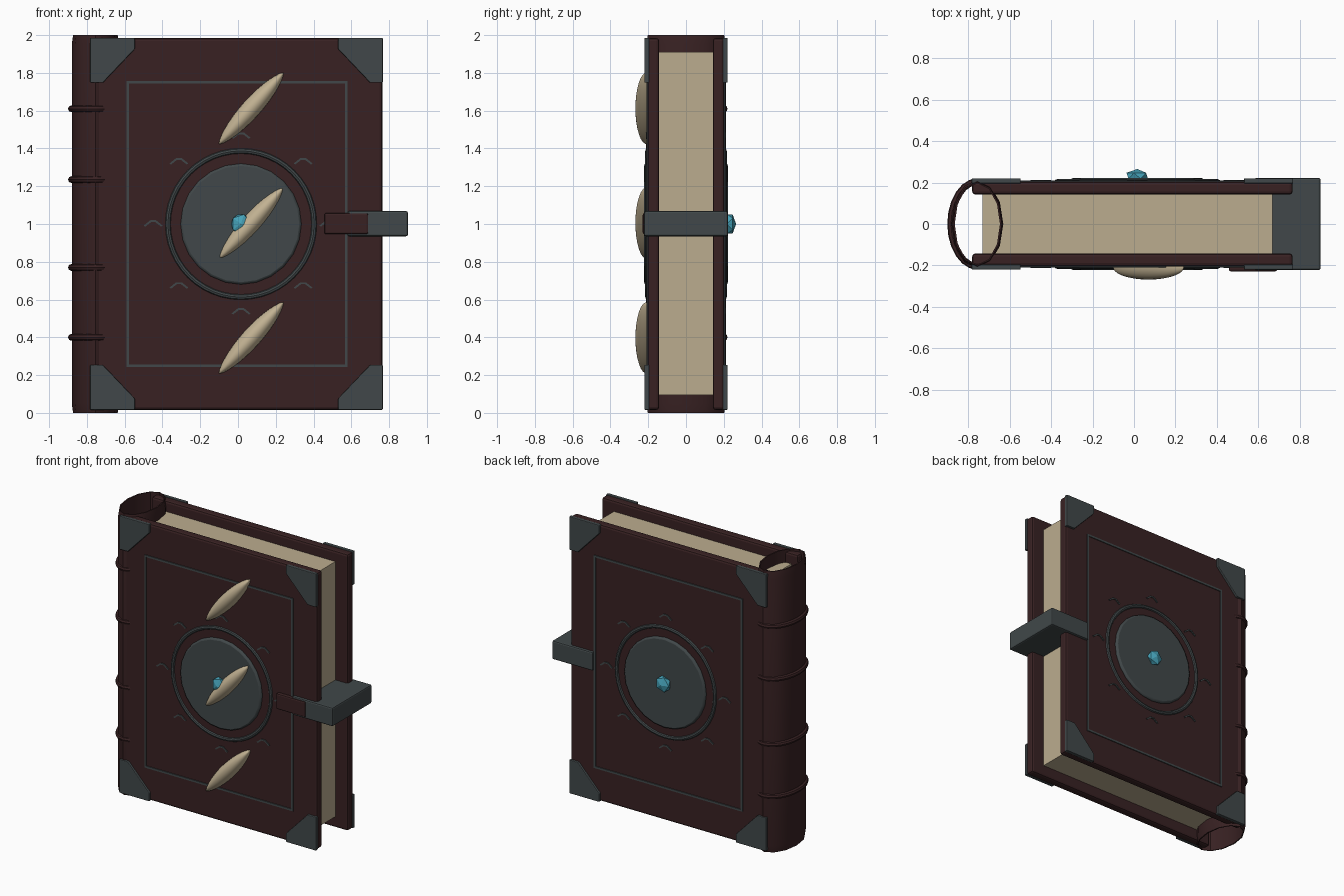
import bpy, bmesh, math
from mathutils import Matrix, Vector

if "Cube" in bpy.data.objects:
    bpy.data.objects.remove(bpy.data.objects["Cube"])


def material(name, rgb):
    m = bpy.data.materials.new(name)
    m.diffuse_color = (*rgb, 1)
    m.use_nodes = True
    m.node_tree.nodes["Principled BSDF"].inputs["Base Color"].default_value = m.diffuse_color
    return m


LEATHER = material("dark red leather", (0.040, 0.0155, 0.0165))
METAL = material("dark grey metal", (0.052, 0.064, 0.067))
PAPER = material("aged paper", (0.50, 0.415, 0.275))
BONE = material("pale bone", (0.54, 0.445, 0.29))
GEM = material("blue gem", (0.06, 0.36, 0.48))

CX, CZ = 0.016, 1.0      # centre of the cover emblem
SX = -0.755              # spine axis


def finish(name, bm, mat, bevel=0, segments=2, smooth=False):
    bmesh.ops.recalc_face_normals(bm, faces=bm.faces)
    me = bpy.data.meshes.new(name)
    bm.to_mesh(me)
    bm.free()
    me.materials.append(mat)
    ob = bpy.data.objects.new(name, me)
    bpy.context.collection.objects.link(ob)
    if bevel:
        b = ob.modifiers.new("bevel", 'BEVEL')
        b.width, b.segments, b.limit_method = bevel, segments, 'ANGLE'
    if smooth:
        bpy.ops.object.select_all(action='DESELECT')
        ob.select_set(True)
        bpy.context.view_layer.objects.active = ob
        bpy.ops.object.shade_smooth_by_angle(angle=math.radians(35))
    return ob


def add_box(bm, lo, hi):
    lo, hi = Vector(lo), Vector(hi)
    m = Matrix.Translation((lo + hi) / 2) @ Matrix.Diagonal((*(hi - lo), 1))
    bmesh.ops.create_cube(bm, size=1, matrix=m)


def box(name, lo, hi, mat, bevel=0):
    bm = bmesh.new()
    add_box(bm, lo, hi)
    return finish(name, bm, mat, bevel)


def add_prism(bm, pts, y0, y1):
    """Extrude an x-z outline from y0 to y1."""
    a = [bm.verts.new((x, y0, z)) for x, z in pts]
    b = [bm.verts.new((x, y1, z)) for x, z in pts]
    n = len(pts)
    bm.faces.new(a)
    bm.faces.new(b[::-1])
    for i in range(n):
        bm.faces.new((a[i], a[(i + 1) % n], b[(i + 1) % n], b[i]))


def add_loop(bm, rings):
    """Skin closed rings of points into a tube that joins back to its start."""
    vs = [[bm.verts.new(p) for p in r] for r in rings]
    n, k = len(vs), len(vs[0])
    for i in range(n):
        for j in range(k):
            bm.faces.new((vs[i][j], vs[(i + 1) % n][j],
                          vs[(i + 1) % n][(j + 1) % k], vs[i][(j + 1) % k]))


def circle(n):
    return [(math.cos(2 * math.pi * i / n), math.sin(2 * math.pi * i / n)) for i in range(n)]


# page block
box("pages", (-0.73, -0.145, 0.095), (0.667, 0.145, 1.91), PAPER)

# hollow oval spine with slightly chamfered ends
bm = bmesh.new()
profile = [(0.125, 0.213, 0.05), (0.118, 0.202, 0.0), (0.109, 0.196, 0.0),
           (0.109, 0.196, 2.0), (0.118, 0.202, 2.0), (0.125, 0.213, 1.95)]
add_loop(bm, [[(SX + rx * c, ry * s, z) for rx, ry, z in profile] for c, s in circle(12)])
finish("spine", bm, LEATHER, smooth=True)

# raised spine bands
for i, z in enumerate((0.4, 0.77, 1.235, 1.61)):
    bm = bmesh.new()
    add_loop(bm, [[(SX + (0.127 + 0.018 * a) * c, (0.204 + 0.016 * a) * s, z + 0.018 * b)
                   for a, b in circle(8)] for c, s in circle(24)])
    finish(f"spine_band_{i + 1}", bm, LEATHER, smooth=True)

# everything that appears on both covers
for side, tag in ((-1, "front"), (1, "back")):
    def ys(a, b):
        return sorted((side * a, side * b))

    y0, y1 = ys(0.142, 0.204)
    box(f"{tag}_cover", (-0.78, y0, 0.016), (0.765, y1, 1.984), LEATHER, 0.015)

    # metal corner plates
    y0, y1 = ys(0.195, 0.22)
    for xi, (x, sx) in enumerate(((-0.783, 1), (0.767, -1))):
        for zi, (z, sz) in enumerate(((0.016, 1), (1.986, -1))):
            shape = [(0, 0), (0.237, 0), (0.237, 0.06), (0.068, 0.238), (0, 0.238)]
            bm = bmesh.new()
            add_prism(bm, [(x + sx * u, z + sz * v) for u, v in shape], y0, y1)
            finish(f"{tag}_corner_{xi}{zi}", bm, METAL, 0.005)

    # thin border frame
    y0, y1 = ys(0.198, 0.210)
    bm = bmesh.new()
    for z in (0.25, 1.75):
        add_box(bm, (-0.59, y0, z - 0.007), (0.58, y1, z + 0.007))
    for x in (-0.583, 0.573):
        add_box(bm, (x - 0.007, y0, 0.25), (x + 0.007, y1, 1.75))
    finish(f"{tag}_border", bm, METAL)

    # emblem ring
    bm = bmesh.new()
    add_loop(bm, [[(CX + (0.387 + 0.014 * a) * c, side * (0.204 + 0.012 * b),
                    CZ + (0.387 + 0.014 * a) * s) for a, b in circle(8)]
                  for c, s in circle(48)])
    finish(f"{tag}_emblem_ring", bm, METAL, smooth=True)

    # emblem disc
    bm = bmesh.new()
    y0, y1 = ys(0.190, 0.222)
    add_prism(bm, [(CX + 0.32 * c, CZ + 0.32 * s) for c, s in circle(24)], y0, y1)
    finish(f"{tag}_emblem_disc", bm, METAL, 0.012, smooth=True)

    # faceted gem
    bm = bmesh.new()
    bmesh.ops.create_icosphere(bm, subdivisions=1, radius=1,
                               matrix=Matrix.Translation((CX, side * 0.232, CZ))
                               @ Matrix.Diagonal((0.058, 0.033, 0.06, 1))
                               @ Matrix.Rotation(math.pi / 2, 4, 'X'))
    finish(f"{tag}_gem", bm, GEM)

    # chevron marks around the ring
    bm = bmesh.new()
    y0, y1 = ys(0.198, 0.211)
    for c, s in circle(8):
        x, z = CX + 0.465 * c, CZ + 0.465 * s
        outline = [(-0.05, -0.008), (-0.015, 0.02), (0.015, 0.02), (0.05, -0.008),
                   (0.042, -0.014), (0.011, 0.01), (-0.011, 0.01), (-0.042, -0.014)]
        add_prism(bm, [(x + u, z + v) for u, v in outline], y0, y1)
    finish(f"{tag}_chevrons", bm, METAL)

# slanted bone spindles on the front
for i, z in enumerate((0.397, 1.005, 1.612)):
    bm = bmesh.new()
    bmesh.ops.create_uvsphere(bm, u_segments=24, v_segments=16, radius=1)
    for v in bm.verts:
        v.co.x *= max(0.0, 1 - v.co.z ** 2) ** 0.2     # pinch toward the tips
    m = (Matrix.Translation((0.07, -0.207, z)) @ Matrix.Rotation(math.radians(42), 4, 'Y')
         @ Matrix.Diagonal((0.05, 0.061, 0.254, 1)))
    bm.transform(m)
    bmesh.ops.remove_doubles(bm, verts=bm.verts, dist=1e-5)
    finish(f"bone_spindle_{i + 1}", bm, BONE, smooth=True)

# clasp: metal block around the fore edge and a leather strap end
box("clasp", (0.58, -0.222, 0.935), (0.9, 0.222, 1.068), METAL, 0.01)
box("clasp_strap", (0.457, -0.229, 0.946), (0.69, -0.195, 1.058), LEATHER, 0.01)
